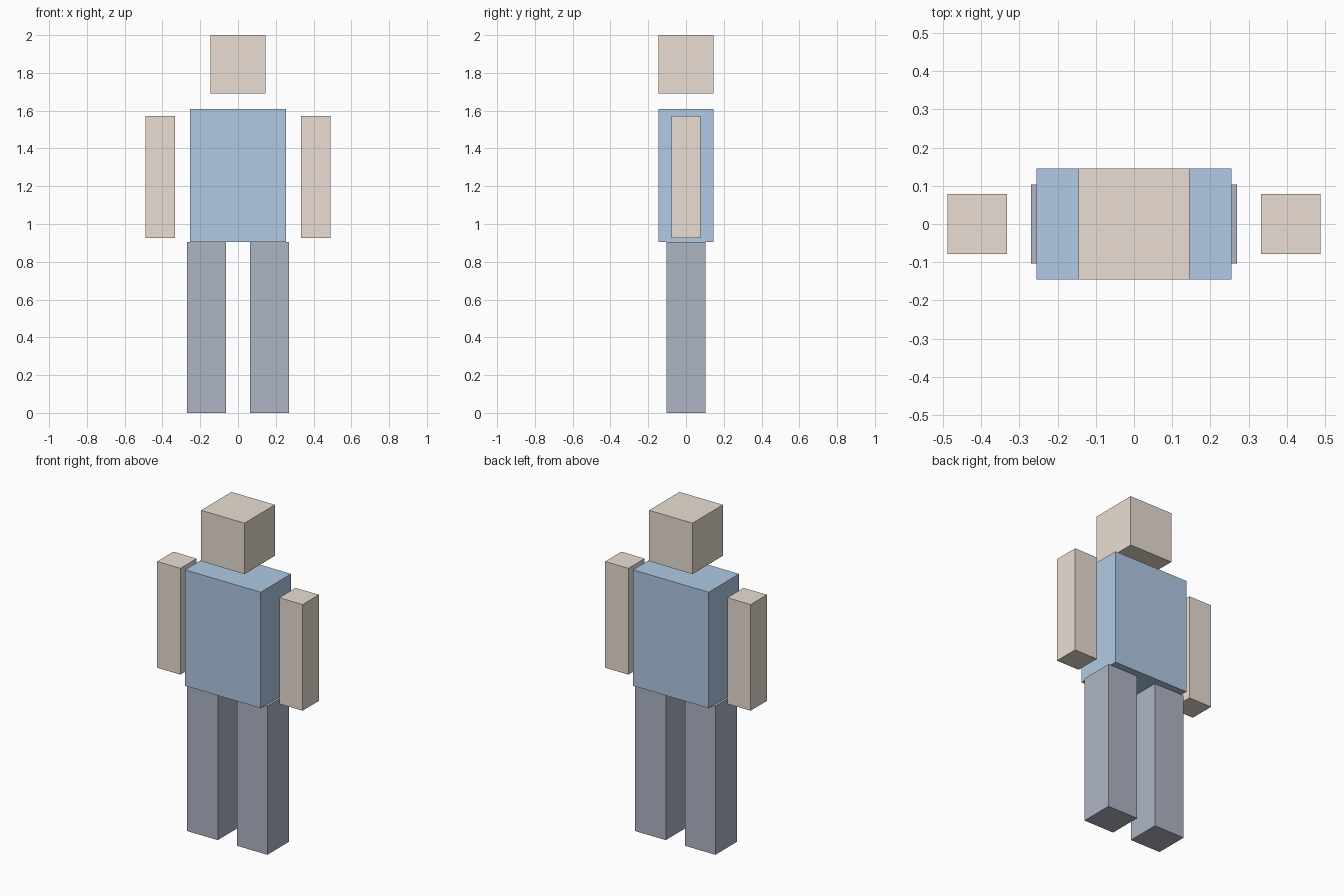
import bpy
import bmesh
from mathutils import Matrix, Vector

if "Cube" in bpy.data.objects:
    bpy.data.objects.remove(bpy.data.objects["Cube"])


def material(name, rgb):
    mat = bpy.data.materials.new(name)
    mat.diffuse_color = (*rgb, 1.0)
    mat.use_nodes = True
    mat.node_tree.nodes["Principled BSDF"].inputs["Base Color"].default_value = mat.diffuse_color
    return mat


def box(name, x, half_x, half_y, z0, z1, mat):
    """Box centred on y = 0 with its origin at its own centre."""
    bm = bmesh.new()
    bmesh.ops.create_cube(bm, size=1.0)
    size = Vector((2 * half_x, 2 * half_y, z1 - z0))
    bmesh.ops.transform(bm, matrix=Matrix.Diagonal((*size, 1.0)), verts=bm.verts)
    mesh = bpy.data.meshes.new(name)
    bm.to_mesh(mesh)
    bm.free()
    mesh.materials.append(mat)
    obj = bpy.data.objects.new(name, mesh)
    obj.location = (x, 0, (z0 + z1) / 2)
    bpy.context.collection.objects.link(obj)
    return obj


skin = material("skin", (0.82, 0.73, 0.65))
shirt = material("shirt", (0.44, 0.59, 0.79))
trousers = material("trousers", (0.43, 0.46, 0.56))

# Head and torso
box("head", 0, 0.146, 0.146, 1.69, 2.0, skin)
box("torso", 0, 0.255, 0.146, 0.904, 1.609, shirt)

# Paired limbs
for side, sign in (("left", 1), ("right", -1)):
    box(f"{side}_arm", sign * 0.411, 0.078, 0.078, 0.925, 1.571, skin)
    box(f"{side}_leg", sign * 0.167, 0.103, 0.103, 0.0, 0.904, trousers)
